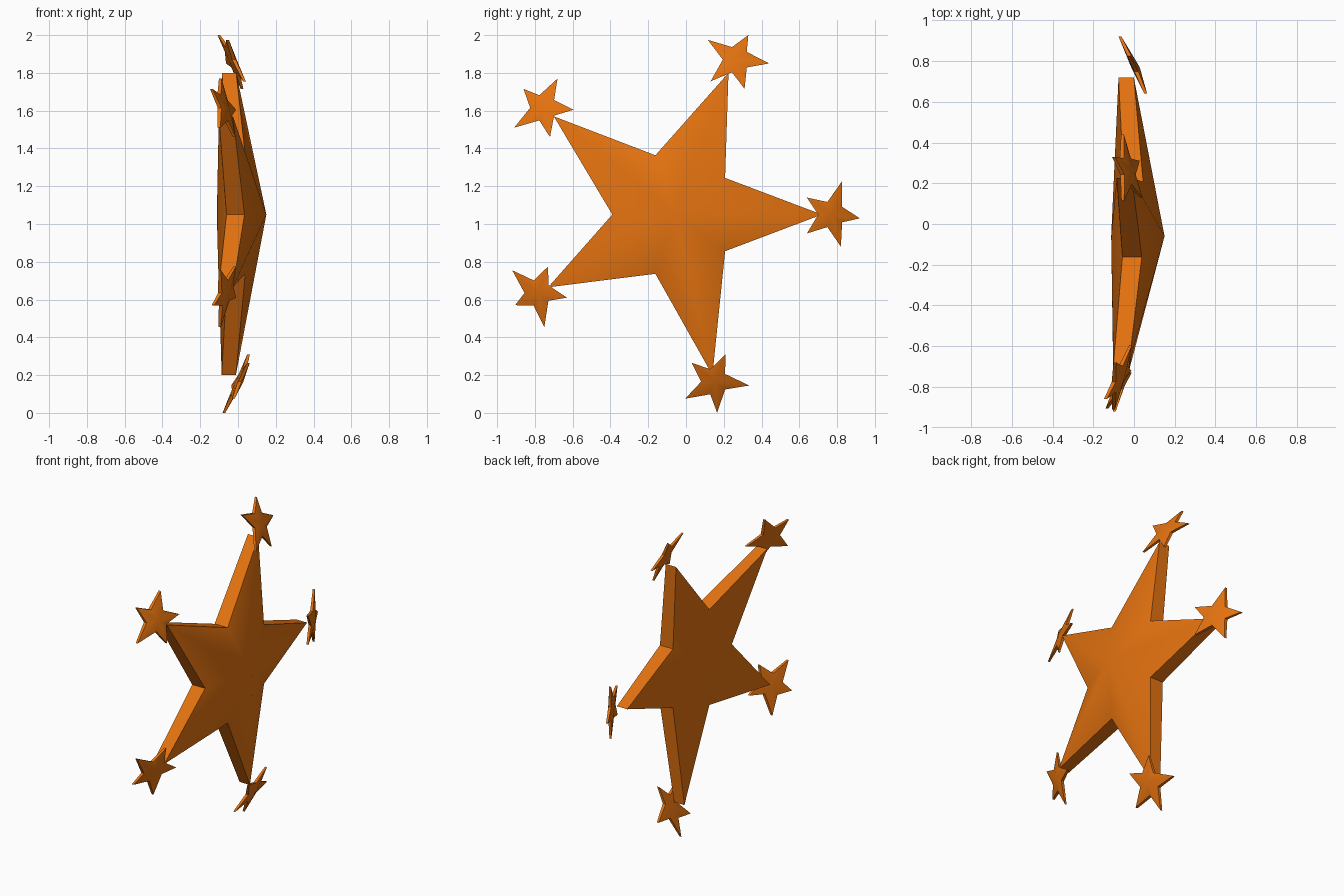
import bpy, bmesh, math
from mathutils import Vector

cube = bpy.data.objects.get("Cube")
if cube:
    bpy.data.objects.remove(cube, do_unlink=True)

orange = bpy.data.materials.new("orange")
orange.use_nodes = True
colour = (0.78, 0.17, 0.005, 1)
orange.diffuse_color = colour
orange.node_tree.nodes["Principled BSDF"].inputs["Base Color"].default_value = colour


def star(name, centre, tips, notch_r, slope, apex, tip, notch, back):
    """Ridged star facing +x. tips are (y, z); tip and notch are (front, back) depths."""
    cx, cy, cz = centre
    bm = bmesh.new()

    def vert(y, z, depth):
        lean = slope[0] * (y - cy) + slope[1] * (z - cz)
        return bm.verts.new((cx + depth + lean, y, z))

    # Outline alternates tips and notches, once for each side
    outline = []
    for i, (y, z) in enumerate(tips):
        a = math.radians(36 + 72 * i)
        outline.append((y, z, tip))
        outline.append((cy + notch_r * math.cos(a), cz + notch_r * math.sin(a), notch))
    front = [vert(y, z, d[0]) for y, z, d in outline]
    rear = [vert(y, z, d[1]) for y, z, d in outline]
    top, bottom = vert(cy, cz, apex), vert(cy, cz, back)
    for i in range(len(outline)):
        j = (i + 1) % len(outline)
        bm.faces.new((top, front[i], front[j]))
        bm.faces.new((bottom, rear[j], rear[i]))
        bm.faces.new((front[i], rear[i], rear[j], front[j]))
    bmesh.ops.recalc_face_normals(bm, faces=bm.faces)
    mesh = bpy.data.meshes.new(name)
    bm.to_mesh(mesh)
    bm.free()
    mesh.materials.append(orange)
    obj = bpy.data.objects.new(name, mesh)
    bpy.context.collection.objects.link(obj)
    bpy.ops.object.select_all(action='DESELECT')
    obj.select_set(True)
    bpy.context.view_layer.objects.active = obj
    bpy.ops.object.shade_smooth_by_angle(angle=math.radians(40))


# Large central star
star("main_star", (0, -0.06, 1.05),
     [(0.72, 1.05), (0.225, 1.8), (-0.7, 1.57), (-0.73, 0.665), (0.14, 0.2)],
     0.33, (0.018, 0), 0.15, (-0.015, -0.09), (0.04, -0.055), -0.112)

# Small stars at the tips, each leaning back away from the middle
small_stars = {
    "side_star": ((0, 0.77, 1.05),
                  [(0.92, 1.03), (0.825, 1.225), (0.64, 1.14), (0.64, 0.95), (0.82, 0.88)]),
    "top_star": ((-0.035, 0.265, 1.87),
                 [(0.44, 1.85), (0.33, 2.0), (0.115, 1.975), (0.13, 1.755), (0.31, 1.715)]),
    "upper_front_star": ((-0.075, -0.755, 1.615),
                         [(-0.595, 1.605), (-0.68, 1.77), (-0.86, 1.715), (-0.91, 1.51), (-0.72, 1.46)]),
    "lower_front_star": ((-0.07, -0.785, 0.635),
                         [(-0.63, 0.61), (-0.73, 0.775), (-0.92, 0.755), (-0.905, 0.57), (-0.75, 0.455)]),
    "bottom_star": ((0, 0.15, 0.165),
                    [(0.335, 0.145), (0.21, 0.31), (0.03, 0.265), (-0.005, 0.075), (0.165, 0)]),
}
for name, (centre, tips) in small_stars.items():
    out = Vector((centre[1] + 0.06, centre[2] - 1.05)).normalized() * -0.45
    star(name, centre, tips, 0.07, out, 0.028, (0.006, -0.008), (0.012, -0.008), -0.014)
